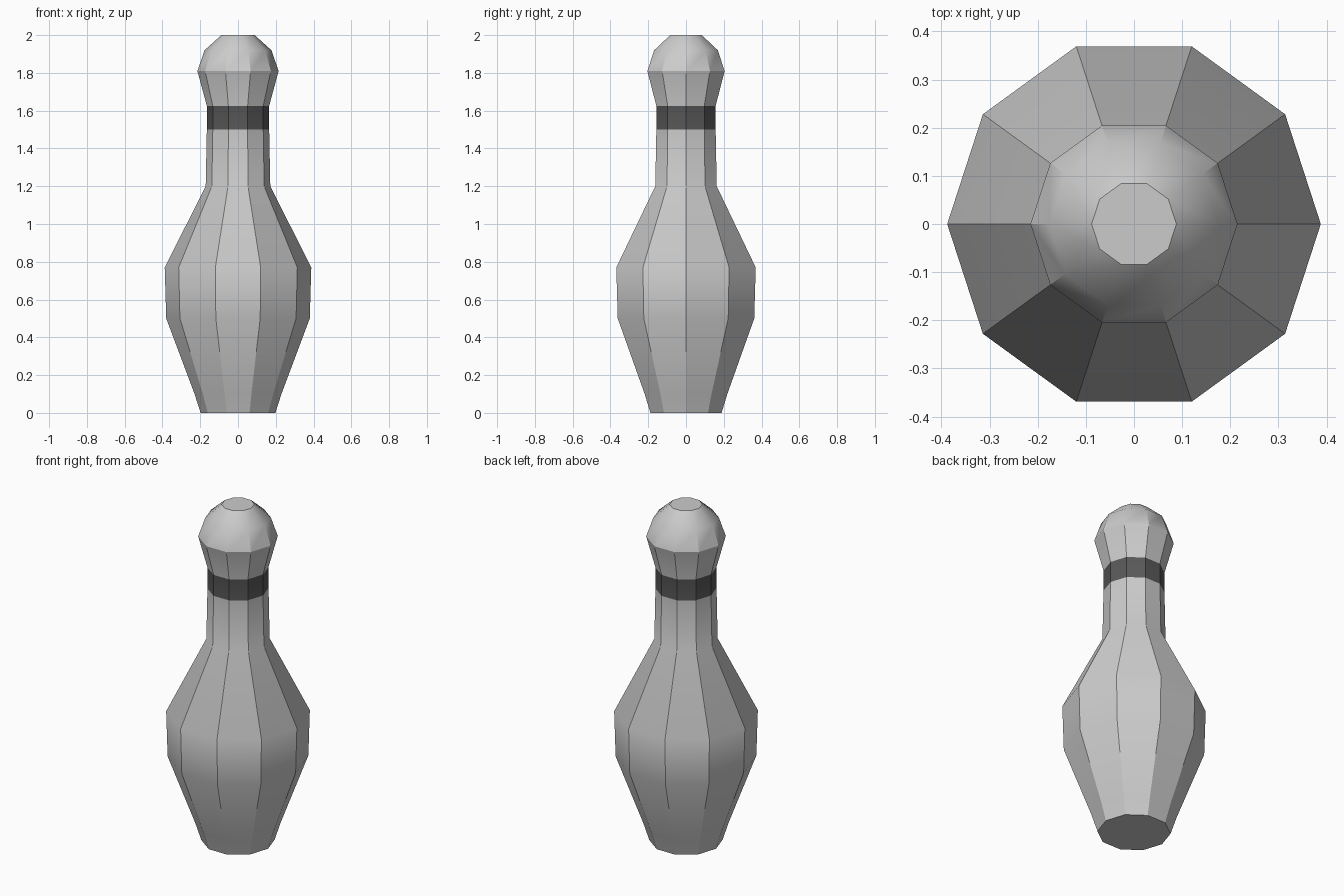
import bpy, bmesh, math

if "Cube" in bpy.data.objects:
    bpy.data.objects.remove(bpy.data.objects["Cube"])

SIDES = 10
# (radius, height) profile from base to crown
PROFILE = [(0.198, 0.0), (0.23, 0.1), (0.38, 0.5), (0.388, 0.77), (0.171, 1.2),
           (0.165, 1.5), (0.165, 1.625), (0.215, 1.81), (0.177, 1.92), (0.088, 2.0)]
BAND = 5  # profile segment carrying the dark neck stripe


def material(name, shade):
    mat = bpy.data.materials.new(name)
    mat.diffuse_color = (shade, shade, shade, 1)
    mat.use_nodes = True
    mat.node_tree.nodes["Principled BSDF"].inputs["Base Color"].default_value = mat.diffuse_color
    return mat


# Turned pin body with ten sides
bm = bmesh.new()
rings = [[bm.verts.new((r * math.cos(2 * math.pi * i / SIDES),
                        r * math.sin(2 * math.pi * i / SIDES), z))
          for i in range(SIDES)] for r, z in PROFILE]
for seg, (low, high) in enumerate(zip(rings, rings[1:])):
    for i in range(SIDES):
        j = (i + 1) % SIDES
        face = bm.faces.new((low[i], low[j], high[j], high[i]))
        face.material_index = 1 if seg == BAND else 0

# Flat base and crown
bm.faces.new(rings[0][::-1])
bm.faces.new(rings[-1])

mesh = bpy.data.meshes.new("bowling_pin")
bm.to_mesh(mesh)
bm.free()
mesh.materials.append(material("body_grey", 0.8))
mesh.materials.append(material("neck_stripe_dark", 0.1))
pin = bpy.data.objects.new("bowling_pin", mesh)
bpy.context.collection.objects.link(pin)

# Smooth shading with sharp edges
bpy.context.view_layer.objects.active = pin
pin.select_set(True)
bpy.ops.object.shade_smooth_by_angle(angle=math.radians(30))
